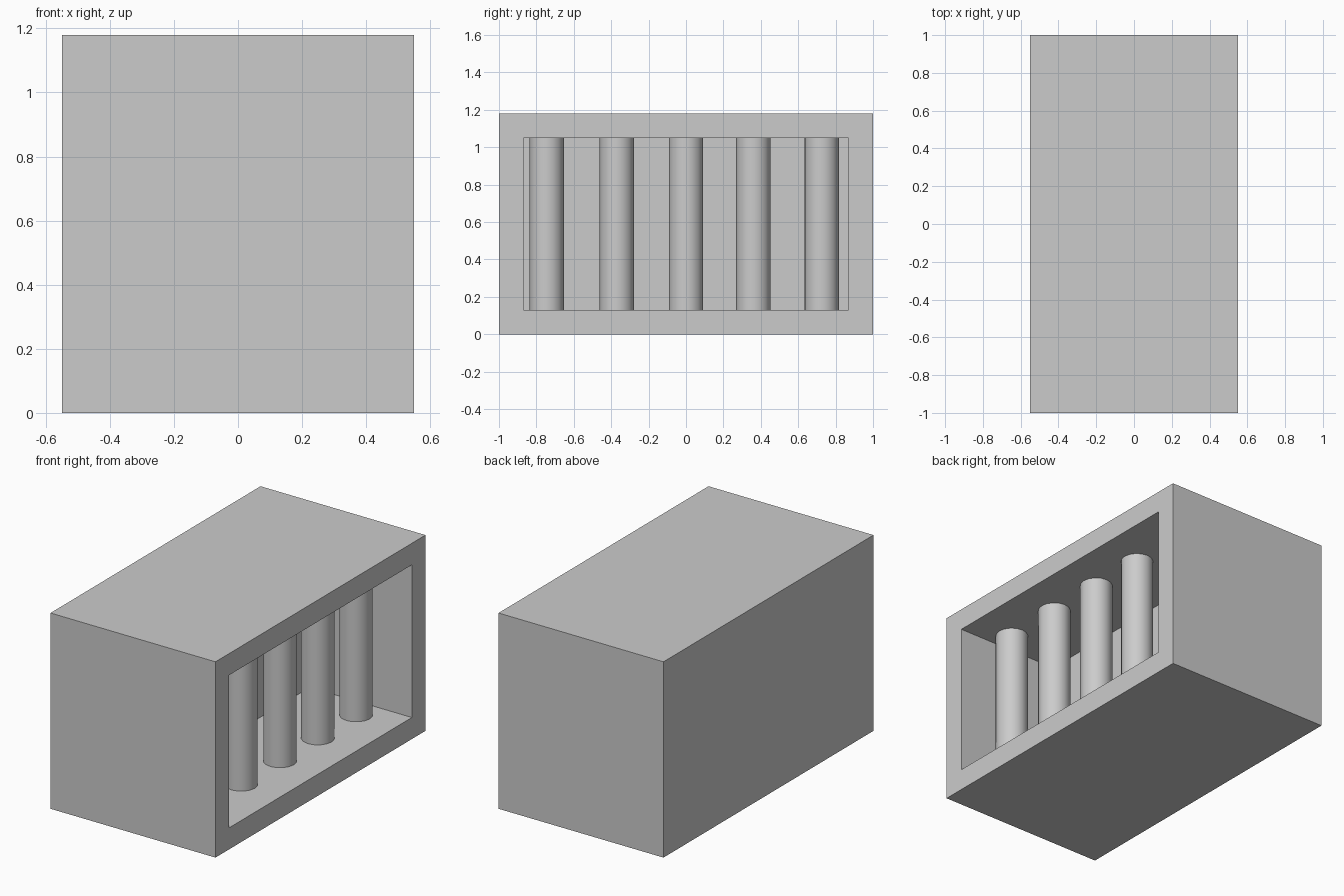
import bpy, bmesh
from mathutils import Matrix, Vector

if "Cube" in bpy.data.objects:
    bpy.data.objects.remove(bpy.data.objects["Cube"])

W, D, H = 1.10, 2.0, 1.18      # outer size
RIM, DEPTH = 0.13, 0.68        # frame width and recess depth

# Housing: a block with a recess pushed into its right-hand face
bm = bmesh.new()
bmesh.ops.create_cube(bm, size=1, matrix=Matrix.Translation((0, 0, H / 2)) @ Matrix.Diagonal((W, D, H, 1)))
bm.normal_update()
side = max(bm.faces, key=lambda f: f.calc_center_median().x)
bmesh.ops.inset_region(bm, faces=[side], thickness=RIM, use_even_offset=True)
recess = bmesh.ops.extrude_discrete_faces(bm, faces=[side])["faces"][0]
bmesh.ops.translate(bm, verts=recess.verts, vec=Vector((-DEPTH, 0, 0)))
bmesh.ops.recalc_face_normals(bm, faces=bm.faces)
mesh = bpy.data.meshes.new("housing")
bm.to_mesh(mesh)
bm.free()
bpy.context.collection.objects.link(bpy.data.objects.new("housing", mesh))

# Row of upright columns between the recess floor and ceiling
for i, y in enumerate((-0.745, -0.37, 0.0, 0.36, 0.725)):
    bpy.ops.mesh.primitive_cylinder_add(vertices=16, radius=0.092, depth=H - 2 * RIM,
                                        location=(0.28, y, H / 2))
    bpy.context.object.name = f"column_{i + 1}"
    bpy.ops.object.shade_smooth_by_angle()
